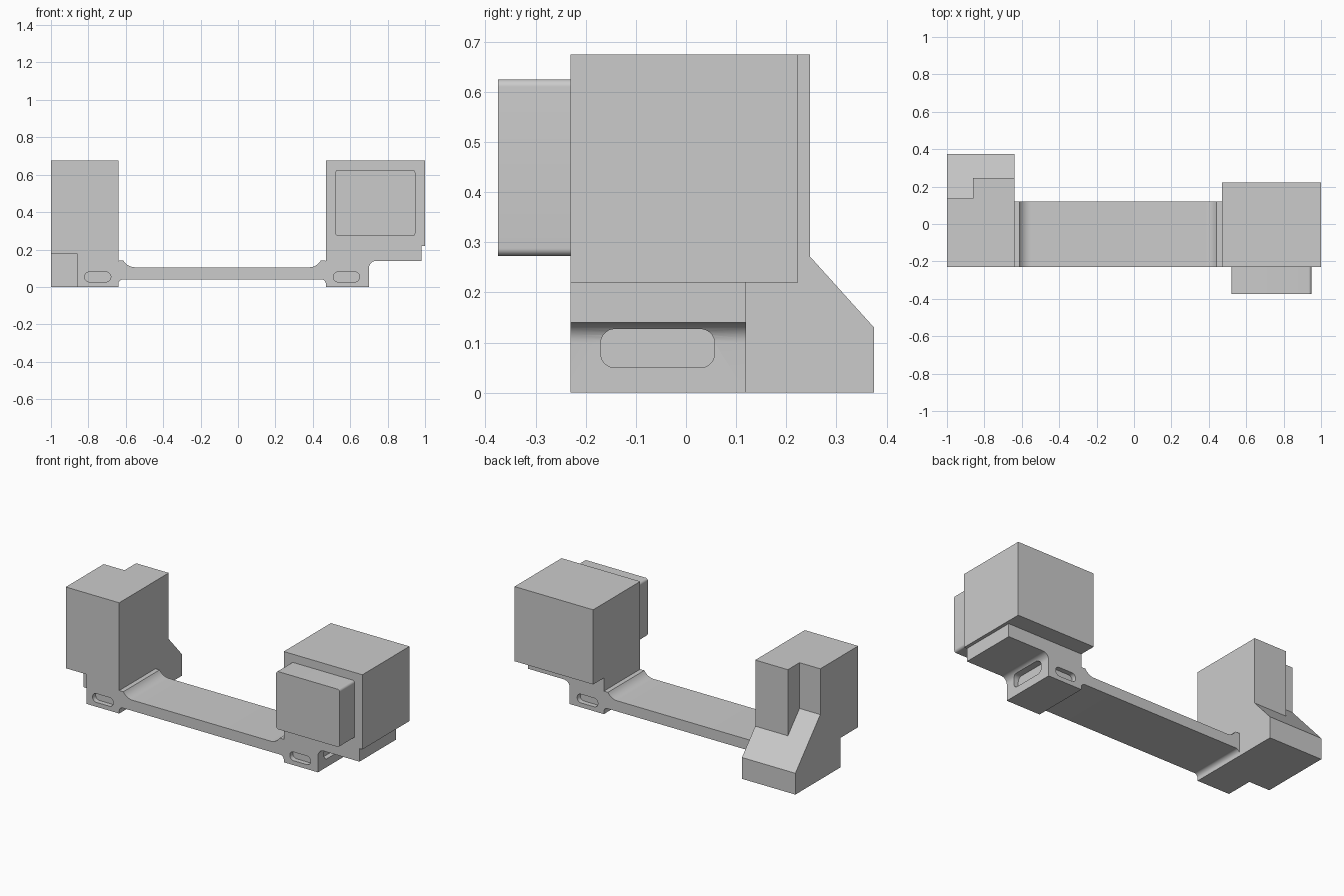
import bpy
import bmesh
from math import cos, sin, radians

if "Cube" in bpy.data.objects:
    bpy.data.objects.remove(bpy.data.objects["Cube"])

grey = bpy.data.materials.new("plain grey")
grey.use_nodes = True
GREY = (0.6, 0.6, 0.6, 1)
grey.diffuse_color = GREY
grey.node_tree.nodes["Principled BSDF"].inputs["Base Color"].default_value = GREY

FRONT, BACK = -0.23, 0.12


def arc(cu, cv, r, start, end, steps=8):
    angles = [radians(start + (end - start) * i / steps) for i in range(steps + 1)]
    return [(cu + r * cos(a), cv + r * sin(a)) for a in angles]


def rect(u0, u1, v0, v1):
    return [(u0, v0), (u1, v0), (u1, v1), (u0, v1)]


def round_rect(u0, u1, v0, v1, r):
    return (arc(u1 - r, v1 - r, r, 0, 90) + arc(u0 + r, v1 - r, r, 90, 180)
            + arc(u0 + r, v0 + r, r, 180, 270) + arc(u1 - r, v0 + r, r, 270, 360))


def prism(name, outline, axis, a, b):
    """Extrude a (horizontal, height) outline along x or y from a to b."""
    bm = bmesh.new()

    def point(u, v, t):
        return (t, u, v) if axis == "x" else (u, t, v)

    face = bm.faces.new([bm.verts.new(point(u, v, a)) for u, v in outline])
    moved = bmesh.ops.extrude_face_region(bm, geom=[face])["geom"]
    for vert in moved:
        if isinstance(vert, bmesh.types.BMVert):
            vert.co["xy".index(axis)] = b
    bmesh.ops.recalc_face_normals(bm, faces=bm.faces)
    mesh = bpy.data.meshes.new(name)
    bm.to_mesh(mesh)
    bm.free()
    mesh.materials.append(grey)
    obj = bpy.data.objects.new(name, mesh)
    bpy.context.collection.objects.link(obj)
    return obj


def activate(obj):
    bpy.ops.object.select_all(action="DESELECT")
    obj.select_set(True)
    bpy.context.view_layer.objects.active = obj


def cut(obj, cutter):
    mod = obj.modifiers.new("cut", "BOOLEAN")
    mod.operation = "DIFFERENCE"
    mod.solver = "EXACT"
    mod.object = cutter
    activate(obj)
    bpy.ops.object.modifier_apply(modifier=mod.name)
    bpy.data.objects.remove(cutter)


# Bridge bar with the right foot and its ledge, in one profile
bar_outline = (
    arc(-0.615, 0.015, 0.025, 180, 90) + arc(0.445, 0.015, 0.025, 90, 0)
    + [(0.47, 0), (0.70, 0)] + arc(0.74, 0.10, 0.04, 180, 90)
    + [(0.98, 0.14), (0.98, 0.22), (0.47, 0.22), (0.47, 0.14)]
    + arc(0.38, 0.1775, 0.0725, -31, -90) + arc(-0.55, 0.1775, 0.0725, -90, -149)
    + [(-0.64, 0.14)])
bar = prism("bridge_bar_and_foot", bar_outline, "y", FRONT, BACK)

# Left tower with sloped rear foot, rear corner notch and front corner recess
tower_outline = [(FRONT, 0), (0.375, 0), (0.375, 0.13), (0.247, 0.272),
                 (0.247, 0.675), (FRONT, 0.675)]
tower = prism("left_tower", tower_outline, "x", -1, -0.64)
notch = [(0.135, 0.396), (0.247, 0.272), (0.3, 0.272), (0.3, 0.8), (0.135, 0.8)]
cut(tower, prism("notch_cutter", notch, "x", -1.1, -0.86))
cut(tower, prism("recess_cutter", rect(-0.3, -0.06, -0.1, 0.18), "x", -1.1, -0.86))

# Slot pockets in the feet
DEPTH = 0.03
for body, x, y in ((tower, -0.75, FRONT), (bar, 0.58, FRONT), (bar, 0.58, BACK)):
    slot = round_rect(x - 0.07, x + 0.07, 0.027, 0.08, 0.026)
    cut(body, prism("slot_cutter", slot, "y", y - DEPTH, y + DEPTH))
side_slot = round_rect(-0.17, 0.057, 0.05, 0.127, 0.028)
cut(bar, prism("side_slot_cutter", side_slot, "x", 0.70 - DEPTH, 0.77))

# Right block and its raised front plate
block = prism("right_block", rect(0.47, 1, 0.22, 0.675), "x", 0.47, 1)
for v in block.data.vertices:
    v.co.y = FRONT if v.co.y < 0.7 else 0.223
plate = prism("front_plate", round_rect(0.52, 0.948, 0.273, 0.625, 0.015), "y",
              -0.375, FRONT)

for obj in (bar, tower, block, plate):
    activate(obj)
    bpy.ops.object.shade_smooth_by_angle(angle=radians(30))
